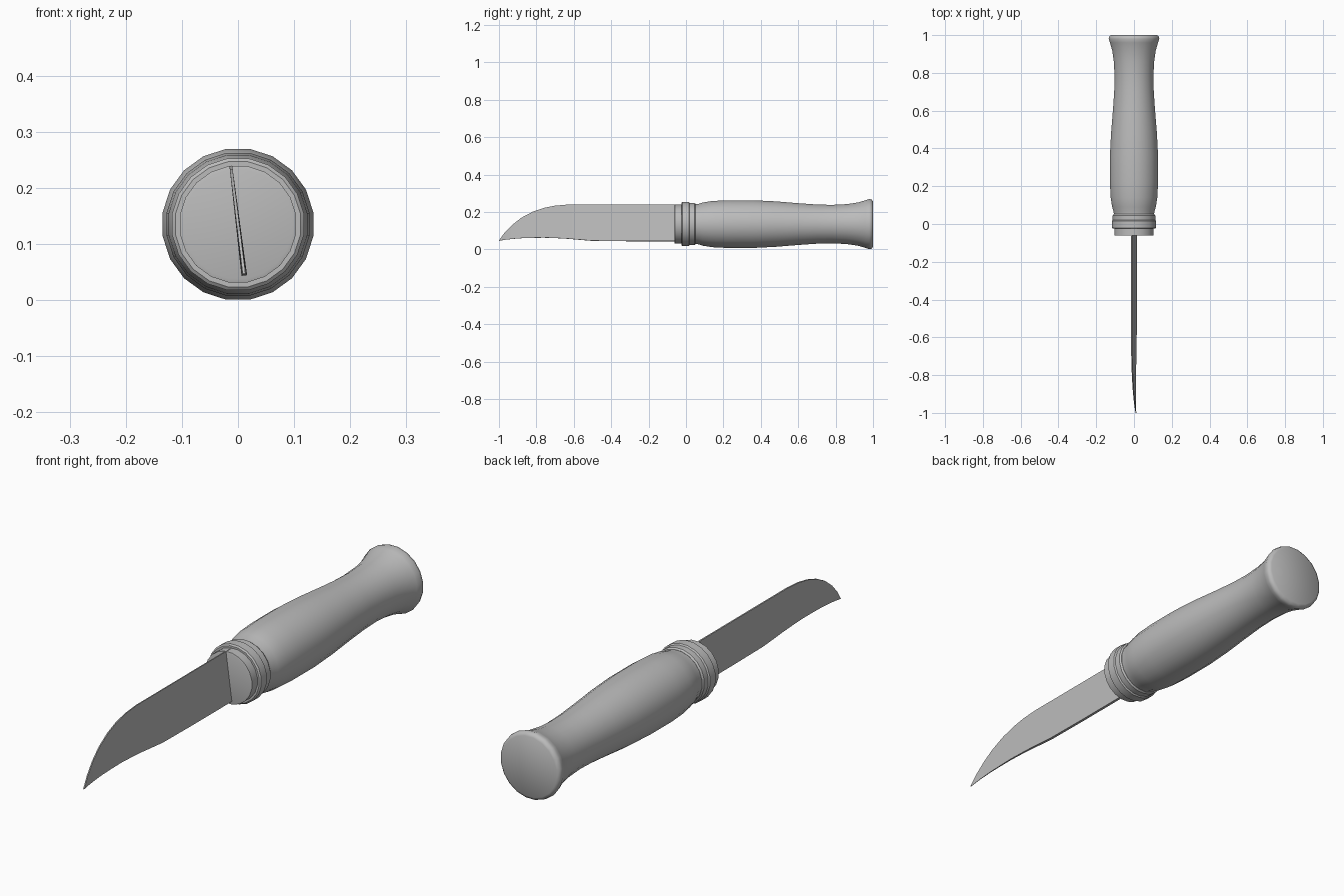
import bpy, bmesh, math
from mathutils import Matrix

cube = bpy.data.objects.get("Cube")
if cube:
    bpy.data.objects.remove(cube)

AXIS_Z = 0.135
SIDES = 20

grey = bpy.data.materials.new("plain_grey")
grey.use_nodes = True
grey.diffuse_color = (0.5, 0.5, 0.5, 1)
grey.node_tree.nodes["Principled BSDF"].inputs["Base Color"].default_value = (0.5, 0.5, 0.5, 1)


def finish(name, bm, angle):
    """Turn a bmesh into a shaded object."""
    bmesh.ops.recalc_face_normals(bm, faces=bm.faces)
    mesh = bpy.data.meshes.new(name)
    bm.to_mesh(mesh)
    bm.free()
    mesh.materials.append(grey)
    obj = bpy.data.objects.new(name, mesh)
    bpy.context.collection.objects.link(obj)
    bpy.ops.object.select_all(action="DESELECT")
    obj.select_set(True)
    bpy.context.view_layer.objects.active = obj
    bpy.ops.object.shade_smooth_by_angle(angle=math.radians(angle))
    return obj


def lathe(name, profile, angle=40):
    """Revolve (y, radius) points around the long axis and cap both ends."""
    bm = bmesh.new()
    rings = []
    for y, r in profile:
        ring = []
        for i in range(SIDES):
            a = 2 * math.pi * (i + 0.5) / SIDES
            ring.append(bm.verts.new((r * math.cos(a), y, AXIS_Z + r * math.sin(a))))
        rings.append(ring)
    for a, b in zip(rings, rings[1:]):
        for i in range(SIDES):
            j = (i + 1) % SIDES
            bm.faces.new((a[i], a[j], b[j], b[i]))
    bm.faces.new(rings[0])
    bm.faces.new(rings[-1])
    return finish(name, bm, angle)


# Grip: swelling body, narrow waist and flared butt
lathe("grip", [(0.05, 0.108), (0.065, 0.109), (0.09, 0.117), (0.14, 0.125),
               (0.22, 0.129), (0.36, 0.129), (0.48, 0.123), (0.6, 0.113),
               (0.7, 0.106), (0.78, 0.104), (0.86, 0.108), (0.92, 0.117),
               (0.96, 0.129), (0.98, 0.136), (0.993, 0.133), (1.0, 0.122)], 50)

# Metal collar: stepped ferrule and locking ring
lathe("ferrule", [(-0.062, 0.098), (-0.06, 0.105), (0.04, 0.105), (0.055, 0.105)], 30)
lathe("locking_ring", [(-0.025, 0.113), (-0.02, 0.119), (0.015, 0.119), (0.02, 0.114)], 30)
lathe("rear_ring", [(0.02, 0.114), (0.045, 0.114), (0.052, 0.109)], 30)

# Blade: matching stations along spine and edge (y, spine z, edge z)
stations = [(0.0, 0.24, 0.043), (-0.3, 0.24, 0.043), (-0.5, 0.24, 0.045),
            (-0.56, 0.24, 0.05), (-0.63, 0.24, 0.056), (-0.7, 0.234, 0.06),
            (-0.76, 0.222, 0.062), (-0.82, 0.201, 0.061), (-0.88, 0.169, 0.059),
            (-0.93, 0.13, 0.055), (-0.97, 0.088, 0.05), (-1.0, 0.047, 0.045)]
bm = bmesh.new()
loops = []
for y, top, bottom in stations:
    thin = min(1.0, (1.0 + y) / 0.5 + 0.08)
    spine, edge = 0.0025, 0.005 * thin
    loops.append([bm.verts.new(p) for p in ((-spine, y, top), (spine, y, top),
                                            (edge, y, bottom), (-edge, y, bottom))])
for a, b in zip(loops, loops[1:]):
    for i in range(4):
        j = (i + 1) % 4
        bm.faces.new((a[i], a[j], b[j], b[i]))
bm.faces.new(loops[0])
bm.faces.new(loops[-1])
# The blade leans slightly about the long axis
pivot = Matrix.Translation((0, 0, AXIS_Z))
bm.transform(pivot @ Matrix.Rotation(math.radians(-7), 4, "Y") @ pivot.inverted())
finish("blade", bm, 30)
